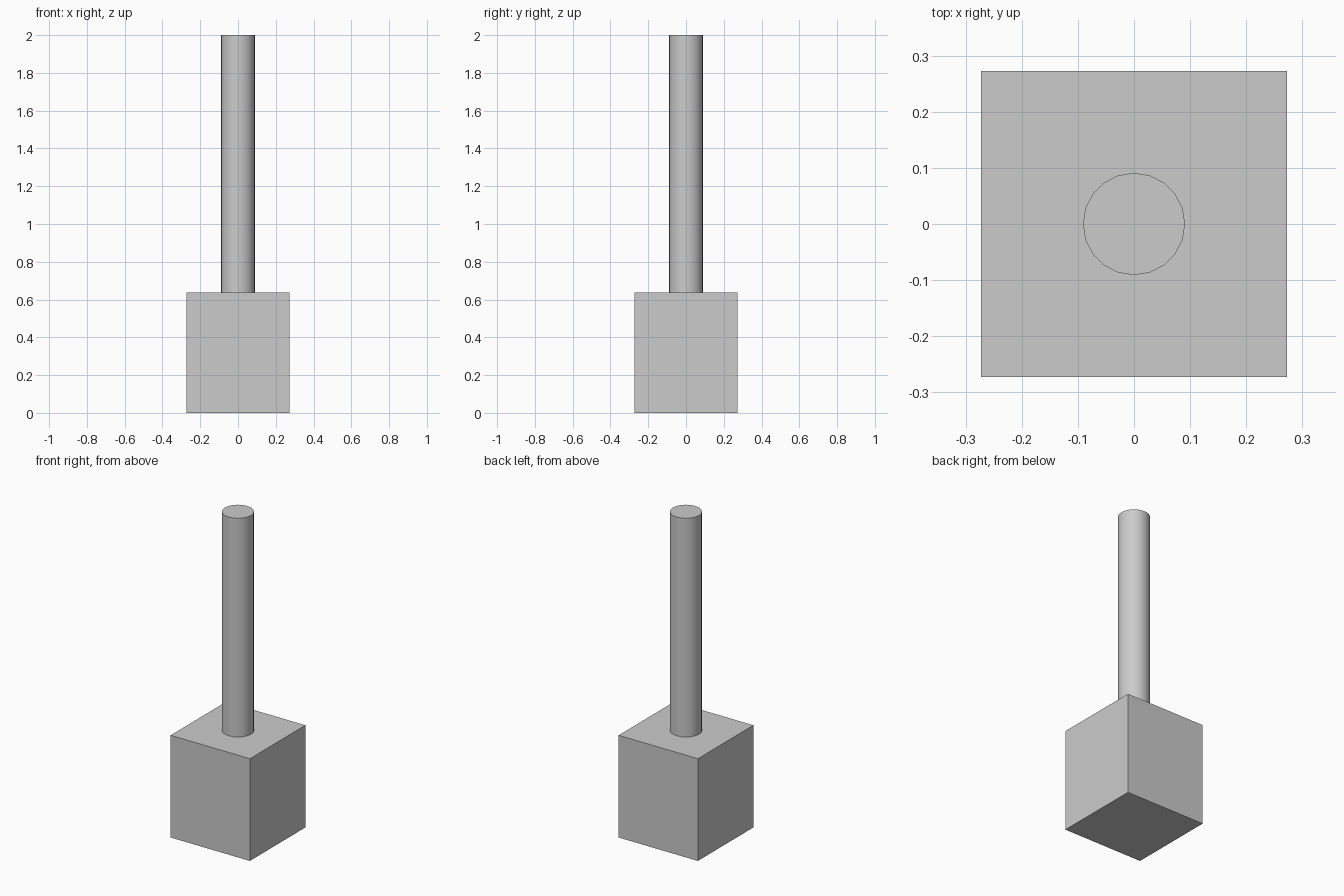
import bpy

cube = bpy.data.objects.get("Cube")
if cube:
    bpy.data.objects.remove(cube, do_unlink=True)

HALF_WIDTH = 0.273
BLOCK_TOP = 0.637
ROD_RADIUS = 0.091
HEIGHT = 2.0

grey = bpy.data.materials.new("light grey")
grey.use_nodes = True
colour = (0.6, 0.6, 0.6, 1)
grey.diffuse_color = colour
for node in grey.node_tree.nodes:
    if node.type == 'BSDF_PRINCIPLED':
        node.inputs["Base Color"].default_value = colour


def finish(name):
    """Name the active object and give it the grey material."""
    obj = bpy.context.object
    obj.name = name
    obj.data.materials.append(grey)
    bpy.ops.object.transform_apply(location=False, rotation=False, scale=True)
    return obj


# Square block at the bottom
bpy.ops.mesh.primitive_cube_add(size=1, location=(0, 0, BLOCK_TOP / 2))
bpy.context.object.scale = (2 * HALF_WIDTH, 2 * HALF_WIDTH, BLOCK_TOP)
finish("block")

# Round rod standing on the block
bpy.ops.mesh.primitive_cylinder_add(
    vertices=20, radius=ROD_RADIUS, depth=HEIGHT - BLOCK_TOP,
    location=(0, 0, (HEIGHT + BLOCK_TOP) / 2))
finish("rod")
bpy.ops.object.shade_smooth_by_angle()
